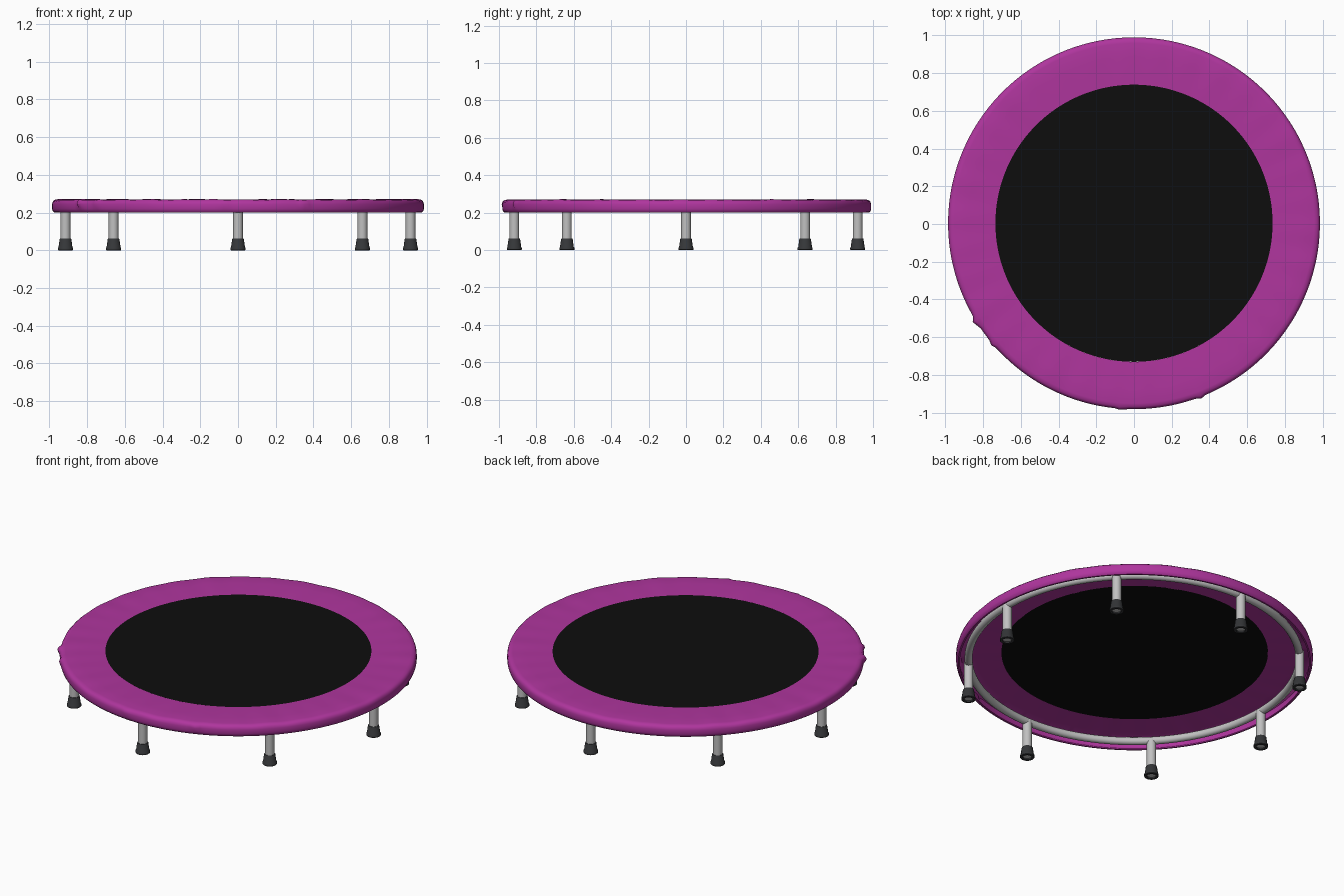
import bpy, bmesh, math, random

if "Cube" in bpy.data.objects:
    bpy.data.objects.remove(bpy.data.objects["Cube"])

random.seed(4)


def material(name, rgb):
    m = bpy.data.materials.new(name)
    m.diffuse_color = (*rgb, 1)
    m.use_nodes = True
    m.node_tree.nodes["Principled BSDF"].inputs["Base Color"].default_value = m.diffuse_color
    return m


PINK = material("magenta fabric", (0.43, 0.036, 0.34))
BLACK = material("black mat", (0.004, 0.004, 0.004))
STEEL = material("steel grey", (0.53, 0.53, 0.53))
RUBBER = material("dark rubber", (0.035, 0.037, 0.04))


def lathe(name, profile, mat, segs, loc=(0, 0, 0), closed=True, warp=None):
    """Revolve (radius, z) points round z; radius 0 makes a pole."""
    bm = bmesh.new()
    rings = []
    for r, z in profile:
        if r == 0:
            rings.append([bm.verts.new((0, 0, z))] * segs)
            continue
        ring = []
        for i in range(segs):
            a = 2 * math.pi * i / segs
            rr, zz = warp(r, z, a) if warp else (r, z)
            ring.append(bm.verts.new((rr * math.cos(a), rr * math.sin(a), zz)))
        rings.append(ring)
    pairs = list(zip(rings, rings[1:]))
    if closed:
        pairs.append((rings[-1], rings[0]))
    for p, q in pairs:
        for i in range(segs):
            j = (i + 1) % segs
            vs = list(dict.fromkeys((p[i], p[j], q[j], q[i])))
            if len(vs) > 2:
                bm.faces.new(vs)
    bmesh.ops.recalc_face_normals(bm, faces=bm.faces)
    me = bpy.data.meshes.new(name)
    bm.to_mesh(me)
    bm.free()
    me.materials.append(mat)
    ob = bpy.data.objects.new(name, me)
    ob.location = loc
    bpy.context.collection.objects.link(ob)
    bpy.context.view_layer.objects.active = ob
    bpy.ops.object.select_all(action='DESELECT')
    ob.select_set(True)
    bpy.ops.object.shade_smooth_by_angle(angle=math.radians(40))
    return ob


# Fabric puckers along the rim: (angle in degrees, outward size)
PUCKERS = [(212, 0.022), (220.5, 0.01), (266, 0.008), (291, 0.01)]
RIPPLES = [(random.randint(9, 40), random.uniform(0, 6.28)) for _ in range(4)]


def wrinkle(r, z, a):
    edge = max(0, min(1, (r - 0.74) / 0.15))
    dz = 0.0005 * edge * sum(math.sin(n * a + p) for n, p in RIPPLES)
    dr = 0
    if r > 0.97 and z > 0.225:
        for deg, size in PUCKERS:
            dr += size * math.exp(-((math.degrees(a) - deg) / 1.0) ** 2)
    return r + dr, z + (dz if z > 0.25 else 0)


# Padded cover: thin ring with a skirt hanging over the frame
pad = [(0.735, 0.267), (0.80, 0.269), (0.88, 0.270), (0.955, 0.270),
       (0.972, 0.267), (0.982, 0.258), (0.986, 0.245), (0.986, 0.220),
       (0.982, 0.207), (0.974, 0.200), (0.965, 0.200), (0.965, 0.206),
       (0.973, 0.214), (0.976, 0.225), (0.974, 0.248), (0.960, 0.260),
       (0.88, 0.262), (0.735, 0.261)]
lathe("padded_cover", pad, PINK, 240, loc=(0, 0.004, 0), warp=wrinkle)

# Jumping mat, flush with the cover
lathe("jumping_mat", [(0, 0.267), (0.737, 0.267), (0.737, 0.261), (0, 0.261)],
      BLACK, 96, loc=(0, 0.006, 0), closed=False)

# Tubular frame ring
tube = [(0.915 + 0.022 * math.cos(t * math.pi / 8),
         0.226 + 0.022 * math.sin(t * math.pi / 8)) for t in range(16)]
lathe("frame_ring", tube, STEEL, 128)

# Eight legs with flared rubber feet
spots = [(0.915, 0), (-0.915, 0), (0, 0.918), (0, -0.918)]
spots += [(sx * 0.66, sy * 0.637) for sx in (1, -1) for sy in (1, -1)]
for k, (x, y) in enumerate(spots, 1):
    lathe(f"leg_{k}", [(0, 0.232), (0.026, 0.232), (0.026, 0.008), (0, 0.008)],
          STEEL, 32, loc=(x, y, 0), closed=False)
    lathe(f"rubber_foot_{k}",
          [(0.025, 0.062), (0.029, 0.062), (0.031, 0.059), (0.037, 0.016),
           (0.040, 0.012), (0.040, 0.002), (0.038, 0), (0.025, 0)],
          RUBBER, 32, loc=(x, y, 0))
